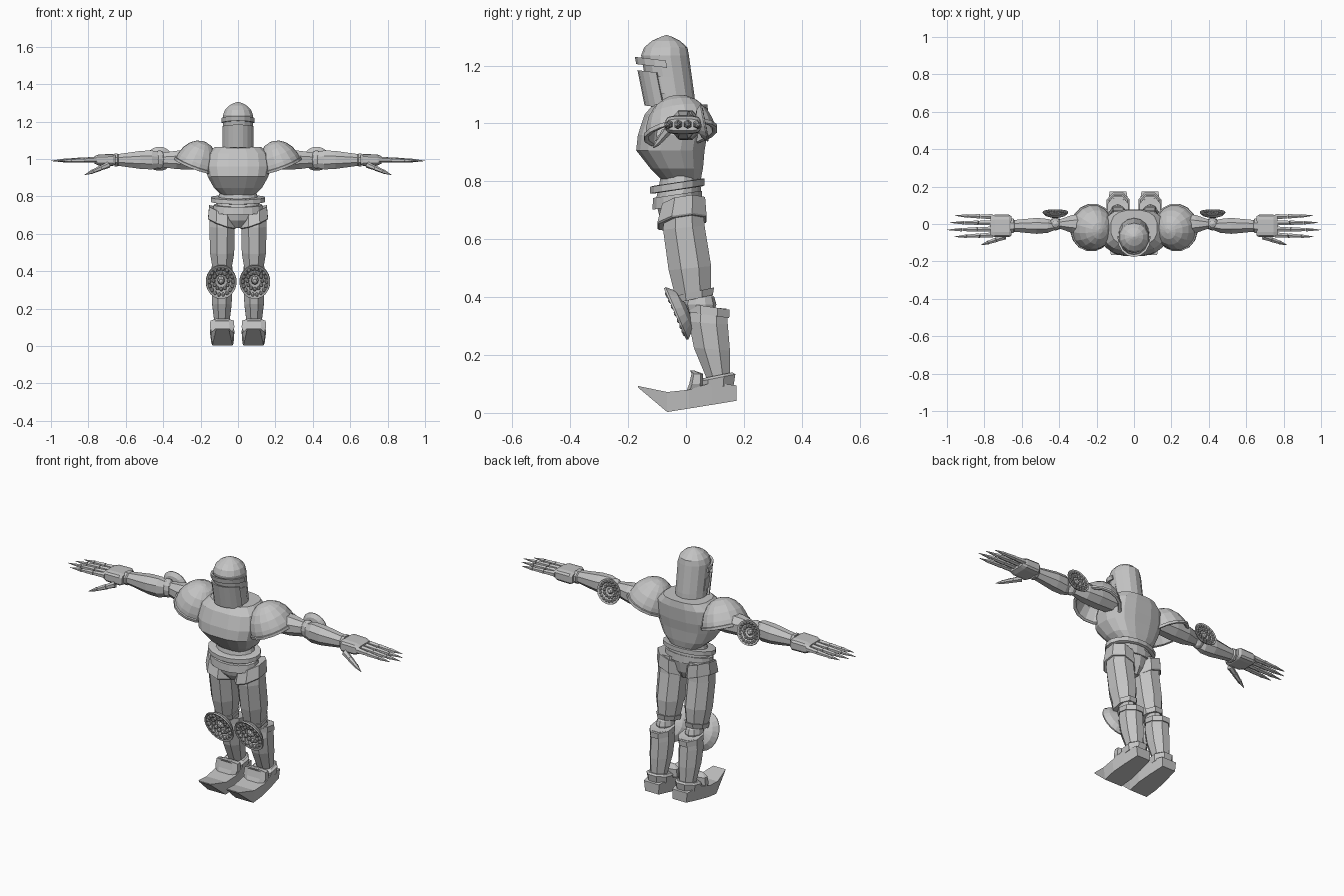
import bpy, bmesh
from math import sin, cos, pi, radians, copysign
from mathutils import Vector, Matrix

cube = bpy.data.objects.get("Cube")
if cube:
    bpy.data.objects.remove(cube)

steel = bpy.data.materials.new("grey steel")
steel.use_nodes = True
COLOUR = (0.55, 0.55, 0.55, 1)
steel.diffuse_color = COLOUR
steel.node_tree.nodes["Principled BSDF"].inputs["Base Color"].default_value = COLOUR


def finish(name, bm, pair=False):
    """Turn a bmesh into one object, or a left and right pair."""
    bmesh.ops.recalc_face_normals(bm, faces=bm.faces)
    for label in (("left_", "right_") if pair else ("",)):
        if label == "right_":
            bmesh.ops.scale(bm, vec=(-1, 1, 1), verts=bm.verts)
            bmesh.ops.reverse_faces(bm, faces=bm.faces)
        mesh = bpy.data.meshes.new(label + name)
        bm.to_mesh(mesh)
        mesh.materials.append(steel)
        bpy.context.collection.objects.link(bpy.data.objects.new(label + name, mesh))
    bm.free()


def ring(centre, u, v, n=8, power=1.0, turn=0.5):
    """Points of a (super)ellipse with half axes u and v."""
    c, u, v = Vector(centre), Vector(u), Vector(v)
    pts = []
    for i in range(n):
        a = 2 * pi * (i + turn) / n
        ca, sa = cos(a), sin(a)
        pts.append(c + u * copysign(abs(ca) ** power, ca) + v * copysign(abs(sa) ** power, sa))
    return pts


def skin(bm, rings):
    """Bridge rings of points and cap both ends."""
    rows = [[bm.verts.new(p) for p in r] for r in rings]
    n = len(rows[0])
    for a, b in zip(rows, rows[1:]):
        for i in range(n):
            j = (i + 1) % n
            bm.faces.new((a[i], a[j], b[j], b[i]))
    bm.faces.new(rows[0])
    bm.faces.new(rows[-1])


def upright(name, levels, x=0, n=8, power=1.0, lean=0, roll=0, pair=False):
    """Loft upward; each level is z, y front, y back, half width."""
    bm = bmesh.new()
    skin(bm, [ring((x, (f + b) / 2, z), (w, 0, roll * w),
                   (0, (b - f) / 2, lean * (b - f) / 2), n, power) for z, f, b, w in levels])
    finish(name, bm, pair)


def sideways(name, levels, y=-0.01, z=0.995, n=8, power=1.0):
    """Loft outward along x; each level is x, half depth, half height."""
    bm = bmesh.new()
    skin(bm, [ring((x, y, z), (0, d, 0), (0, 0, h), n, power) for x, d, h in levels])
    finish(name, bm, True)


def ball(name, centre, size):
    bm = bmesh.new()
    bmesh.ops.create_uvsphere(bm, u_segments=10, v_segments=6, radius=1,
                              matrix=Matrix.Translation(centre) @ Matrix.Diagonal((*size, 1)))
    finish(name, bm, True)


def studded_dish(name, centre, facing, radius, squash):
    """Shallow hollow guard carrying two rings of studs and a boss."""
    bm = bmesh.new()
    profile = [(0.3, -0.3), (0.75, -0.16), (1, 0.1), (0.98, 0.17), (0.86, 0.14), (0.7, -0.04), (0.3, -0.16)]
    skin(bm, [ring((0, 0, h), (r, 0, 0), (0, r, 0), 20) for r, h in profile])
    studs = [(0, 0, -0.1, 0.24)]
    for count, r, h in ((18, 0.76, 0.1), (12, 0.48, 0)):
        studs += [(r * cos(2 * pi * i / count), r * sin(2 * pi * i / count), h, 0.115) for i in range(count)]
    for x, y, h, size in studs:
        bmesh.ops.create_uvsphere(bm, u_segments=8, v_segments=5, radius=size,
                                  matrix=Matrix.Translation((x, y, h)))
    aim = Vector(facing).to_track_quat('Z', 'Y').to_matrix().to_4x4()
    place = Matrix.Translation(centre) @ Matrix.Diagonal((squash, 1, 1, 1)) @ aim @ Matrix.Scale(radius, 4)
    bmesh.ops.transform(bm, matrix=place, verts=bm.verts)
    finish(name, bm, True)


def digit(name, start, end, radius):
    """Three overlapping armour segments that end in a point."""
    a, b = Vector(start), Vector(end)
    axis = b - a
    turn = axis.to_track_quat('Z', 'Y').to_matrix().to_4x4()
    bm = bmesh.new()
    for i, tip in enumerate((0.75, 0.7, 0.1)):
        size = radius * (1 - 0.15 * i)
        bmesh.ops.create_cone(bm, cap_ends=True, segments=6, radius1=size, radius2=size * tip,
                              depth=axis.length / 3 * 0.97,
                              matrix=Matrix.Translation(a + axis * (i + 0.5) / 3) @ turn)
    finish(name, bm, True)


def visor(name, bottom, top, reach, inner=0.086, outer=0.098):
    """Curved plate around the front of the helmet, leaning with it."""
    bm = bmesh.new()
    steps, rings = 8, []
    for i in range(steps + 1):
        a = radians(-reach + 2 * reach * i / steps)
        section = []
        for r, z in ((inner, bottom), (outer, bottom), (outer, top), (inner, top)):
            axis_y = -0.045 - 0.2 * (z - 1.06)
            section.append((r * 0.9 * sin(a), axis_y - r * cos(a), z + 0.12 * r * cos(a) - 0.01))
        rings.append(section)
    skin(bm, rings)
    finish(name, bm)


# Helmet
upright("helmet", [(1.02, -0.11, 0.035, 0.08), (1.09, -0.13, 0.03, 0.08), (1.235, -0.155, 0.01, 0.082),
                   (1.262, -0.145, 0.005, 0.072), (1.285, -0.118, -0.02, 0.05),
                   (1.3, -0.085, -0.05, 0.02), (1.305, -0.07, -0.065, 0.003)], n=14)
visor("visor_brow", 1.203, 1.228, 95)
visor("visor_face", 1.06, 1.182, 70)
visor("visor_cheeks", 1.11, 1.17, 100, outer=0.092)

# Torso
upright("breastplate", [(0.795, -0.075, 0.05, 0.075), (0.845, -0.125, 0.06, 0.13), (0.907, -0.174, 0.066, 0.165),
                        (0.96, -0.168, 0.075, 0.176), (1.03, -0.145, 0.08, 0.165),
                        (1.065, -0.115, 0.075, 0.125)], n=16, power=0.75)
upright("waist", [(0.715, -0.112, 0.055, 0.125), (0.82, -0.09, 0.05, 0.1)], n=16, lean=0.15)
upright("belt", [(0.77, -0.115, 0.058, 0.135), (0.772, -0.126, 0.065, 0.146),
                 (0.795, -0.126, 0.065, 0.146), (0.797, -0.115, 0.058, 0.13)], n=16, lean=0.15)
upright("lower_belt", [(0.715, -0.118, 0.058, 0.135), (0.755, -0.115, 0.056, 0.132)], n=16, lean=0.15)
upright("pelvis", [(0.63, -0.055, 0.025, 0.025), (0.67, -0.09, 0.045, 0.07),
                   (0.735, -0.105, 0.055, 0.13)], n=10)

# Shoulder domes with raised rims, tilted up on the outside
bm = bmesh.new()
dome = [(1.0, -0.02), (1.06, -0.01), (1.06, 0.09), (1.0, 0.1)]
dome += [(cos(radians(a)), sin(radians(a))) for a in (15, 32, 50, 68, 84)]
hollow = [(0.3, 0.8), (0.75, 0.5), (0.93, 0.0)]
skin(bm, [ring((0, 0, h * 0.14), (r * 0.115, 0, 0), (0, r * 0.122, 0), 16) for r, h in hollow + dome])
bmesh.ops.transform(bm, verts=bm.verts, matrix=Matrix.Translation((0.227, -0.018, 0.962))
                    @ Matrix.Rotation(radians(-20), 4, 'Y') @ Matrix.Rotation(radians(8), 4, 'X'))
finish("shoulder_dome", bm, True)

# Arms
sideways("upper_arm", [(0.14, 0.05, 0.05), (0.25, 0.058, 0.056), (0.33, 0.052, 0.053), (0.4, 0.026, 0.042)], y=0)
ball("elbow_joint", (0.42, 0, 0.997), (0.036, 0.035, 0.05))
sideways("forearm", [(0.425, 0.024, 0.045), (0.46, 0.04, 0.055), (0.52, 0.046, 0.052),
                     (0.64, 0.034, 0.034), (0.645, 0.042, 0.037), (0.66, 0.042, 0.037)])
studded_dish("elbow_guard", (0.42, 0.055, 1.0), (0, 1, 0.2), 0.066, 1.05)

# Hands
sideways("palm", [(0.655, 0.052, 0.025), (0.668, 0.061, 0.032), (0.745, 0.061, 0.03), (0.768, 0.054, 0.02)],
         n=12, power=0.45)
for label, y, tip in (("little", 0.043, 0.957), ("ring", 0.007, 0.985),
                      ("middle", -0.03, 1.0), ("index", -0.065, 0.962)):
    digit(label + "_finger", (0.755, y * 0.9, 0.997), (tip, y * 1.05, 0.99), 0.016)
digit("thumb", (0.69, -0.068, 0.97), (0.82, -0.113, 0.915), 0.017)

# Thighs
upright("thigh", [(0.4, -0.04, 0.09, 0.052), (0.5, -0.066, 0.093, 0.07), (0.64, -0.085, 0.07, 0.073),
                  (0.735, -0.08, 0.062, 0.068)], x=0.085, lean=0.1, pair=True)
upright("thigh_rim", [(0.393, -0.043, 0.098, 0.055), (0.418, -0.05, 0.103, 0.06)],
        x=0.085, lean=0.22, pair=True)
upright("hip_guard", [(0.655, -0.1, 0.075, 0.077), (0.66, -0.106, 0.078, 0.08), (0.725, -0.088, 0.072, 0.074)],
        x=0.086, lean=0.15, roll=0.35, pair=True)

# Knees and shins
ball("knee_joint", (0.087, 0.05, 0.375), (0.045, 0.055, 0.05))
upright("shin", [(0.1, 0.075, 0.155, 0.04), (0.22, 0.022, 0.157, 0.056), (0.31, 0.004, 0.15, 0.06),
                 (0.365, 0.012, 0.145, 0.053)], x=0.086, lean=-0.08, pair=True)
upright("shin_rim", [(0.338, 0.004, 0.155, 0.061), (0.367, 0.004, 0.156, 0.06)],
        x=0.086, lean=-0.15, pair=True)
studded_dish("knee_guard", (0.09, -0.022, 0.348), (0, -0.92, -0.4), 0.1, 0.83)

# Ankles and feet
upright("ankle_collar", [(0.085, 0.035, 0.17, 0.06), (0.12, 0.03, 0.176, 0.066), (0.13, 0.055, 0.165, 0.054)],
        x=0.085, lean=0.2, pair=True)
upright("ankle_strap", [(0.075, 0.0, 0.06, 0.058), (0.1, 0.01, 0.06, 0.069), (0.135, 0.018, 0.06, 0.066),
                        (0.146, 0.014, 0.03, 0.035)], x=0.085, n=8, power=0.6, pair=True)
bm = bmesh.new()
foot = [(0.175, 0.042, 0.095, 0.045), (0.09, 0.028, 0.105, 0.058), (0.01, 0.015, 0.08, 0.066),
        (-0.065, 0.003, 0.072, 0.06), (-0.166, 0.088, 0.093, 0.038)]
skin(bm, [[(0.083 - w * 0.9, y, low), (0.083 + w * 0.9, y, low), (0.085 + w, y, high), (0.085 - w, y, high)]
          for y, low, high, w in foot])
finish("foot", bm, True)
